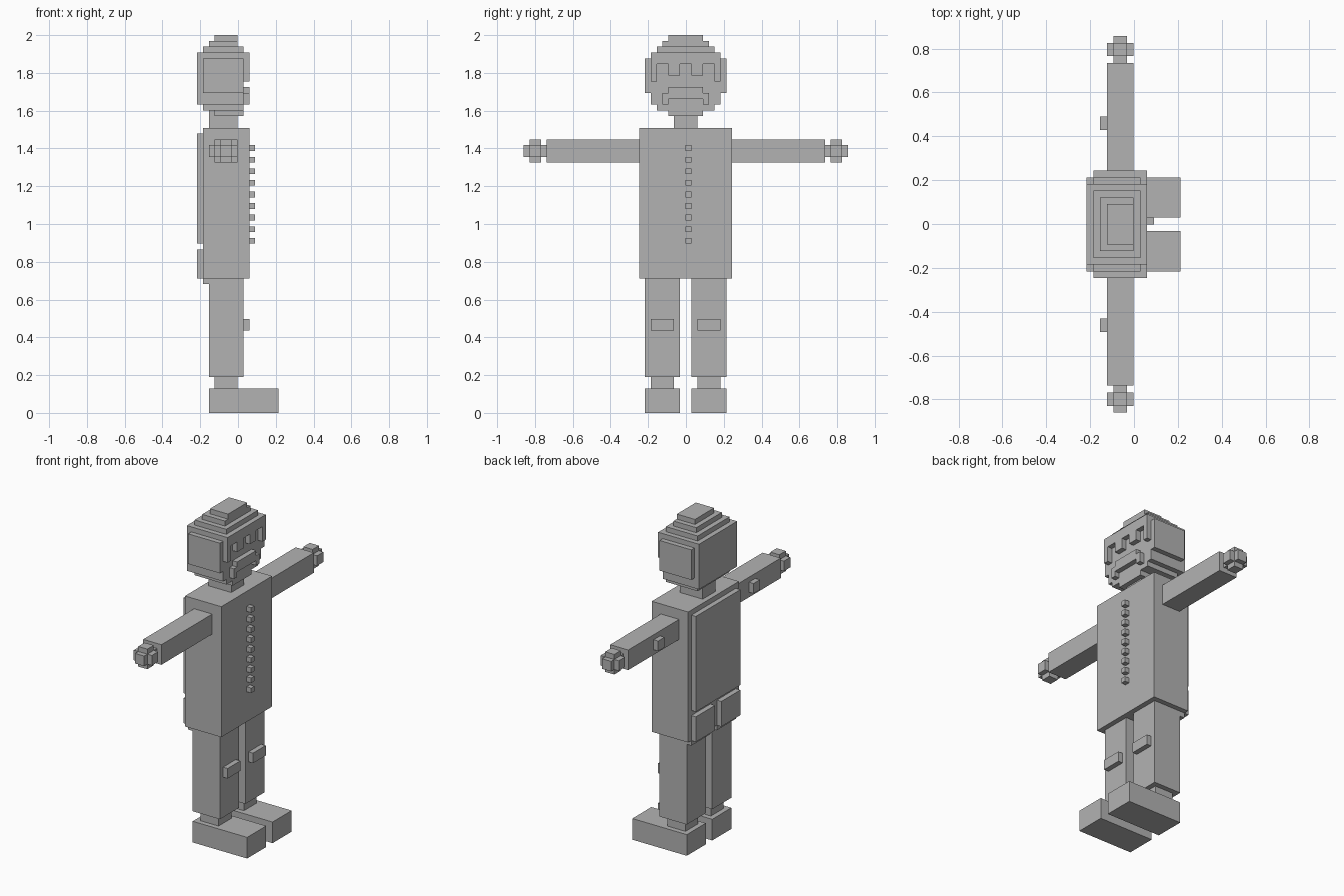
import bpy
import bmesh
from mathutils import Matrix, Vector

cube = bpy.data.objects.get("Cube")
if cube:
    bpy.data.objects.remove(cube, do_unlink=True)

U = 0.03067                               # size of one block unit
ORIGIN = Vector((-0.0015, -0.0015, 0.0065))

grey = bpy.data.materials.new("plain_grey")
grey.use_nodes = True
grey.diffuse_color = (0.45, 0.45, 0.45, 1)
grey.node_tree.nodes["Principled BSDF"].inputs["Base Color"].default_value = grey.diffuse_color


def build(name, *boxes):
    """One object from boxes given as (x, y, z) ranges in block units."""
    bm = bmesh.new()
    for ranges in boxes:
        low = Vector([r[0] for r in ranges]) * U + ORIGIN
        high = Vector([r[1] for r in ranges]) * U + ORIGIN
        low.z = max(low.z, 0)
        if ranges[2][0] == 0:
            low.z = 0
        size = high - low
        matrix = Matrix.Translation((low + high) / 2) @ Matrix.Diagonal((*size, 1))
        bmesh.ops.create_cube(bm, size=1, matrix=matrix)
    mesh = bpy.data.meshes.new(name)
    bm.to_mesh(mesh)
    bm.free()
    mesh.materials.append(grey)
    obj = bpy.data.objects.new(name, mesh)
    bpy.context.collection.objects.link(obj)
    return obj


def pair(name, *boxes):
    """Build the boxes on the +y side and again mirrored on the -y side."""
    build(name + "_a", *boxes)
    build(name + "_b", *[(x, (-y[1], -y[0]), z) for x, y, z in boxes])


# Legs
pair("foot", ((-5, 7), (1, 7), (0, 4)))
pair("ankle", ((-4, 0), (2, 6), (4, 6)))
pair("leg", ((-5, 1), (1, 7), (6, 23)))
pair("knee_pad", ((1, 2), (2, 6), (14, 16)))
pair("hip_pad", ((-6, -5), (1, 7), (22, 23)))

# Torso
build("torso", ((-6, 2), (-8, 8), (23, 49)))
build("back_panel", ((-7, -6), (-7, 7), (29, 48)))
pair("back_pocket", ((-7, -6), (1, 7), (23, 28)))
build("buttons", *[((2, 3), (0, 1), (z, z + 1)) for z in range(29, 46, 2)])

# Arms
pair("arm", ((-4, 0), (8, 24), (43, 47)))
pair("elbow_pad", ((-5, -4), (14, 16), (44, 46)))
pair("hand",
     ((-4, 0), (25, 27), (44, 46)),
     ((-3, -1), (24, 28), (44, 46)),
     ((-3, -1), (25, 27), (43, 47)))

# Head
build("neck", ((-5, 0), (-2, 2), (49, 52)))
build("head",
      ((-4, 1), (-3, 3), (51, 52)),
      ((-6, 1), (-5, 5), (52, 53)),
      ((-7, 1), (-6, 6), (53, 62)),
      ((-6, 1), (-5, 5), (62, 63)),
      ((-5, 0), (-4, 4), (63, 64)),
      ((-4, 0), (-3, 3), (64, 65)))
pair("head_side", ((-6, 1), (6, 7), (55, 61)))

# Face
build("brow", ((1, 2), (-6, 6), (60, 62)))
pair("temple", ((1, 2), (5, 6), (57, 60)))
pair("eye", ((1, 2), (1, 3), (58, 60)))
build("moustache",
      ((1, 2), (-3, 3), (54, 56)),
      ((1, 2), (-4, -3), (53, 55)),
      ((1, 2), (3, 4), (53, 55)))
